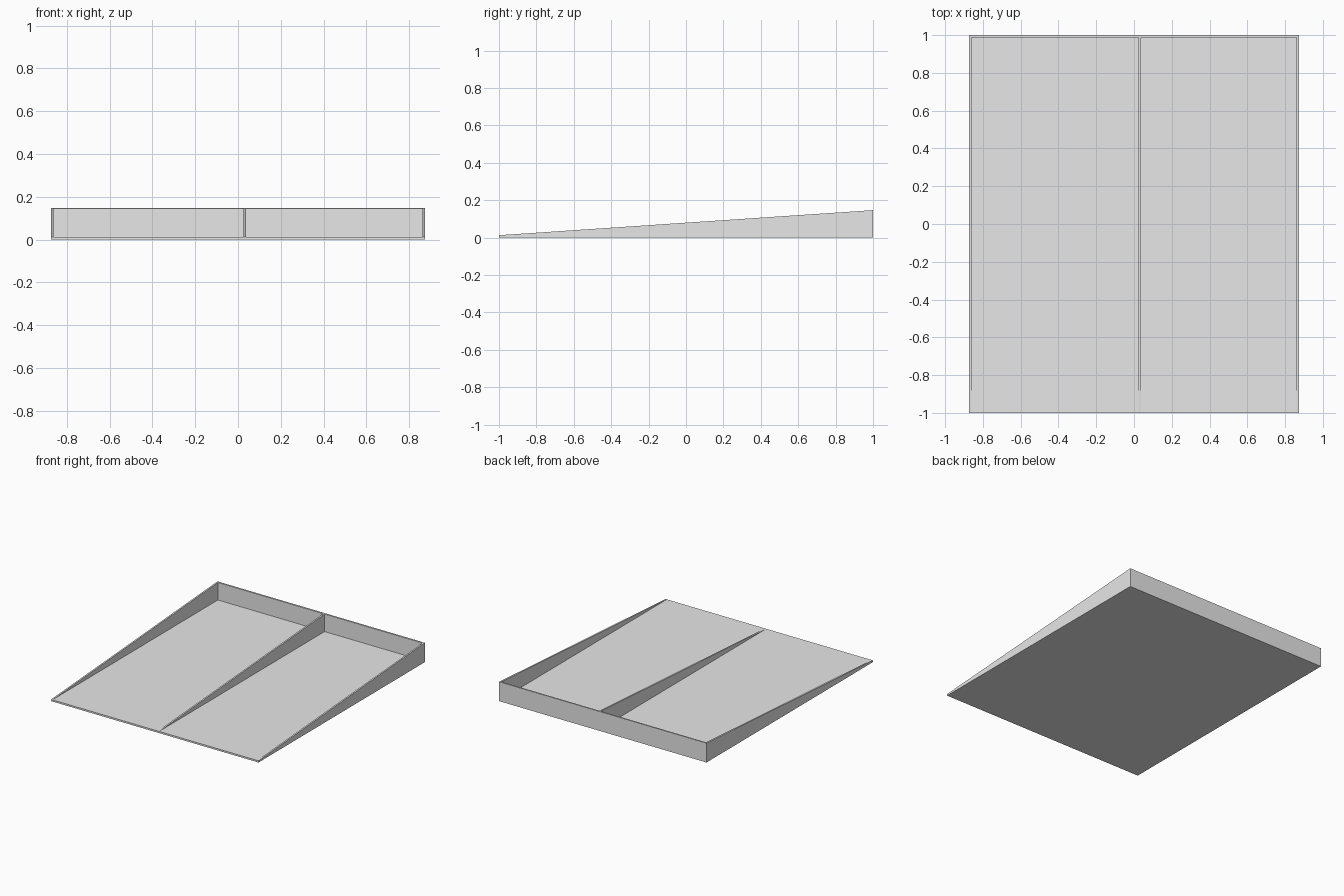
import bpy
import bmesh

cube = bpy.data.objects.get("Cube")
if cube:
    bpy.data.objects.remove(cube, do_unlink=True)

HALF_W, HALF_L = 0.873, 1.0
FLOOR, TOP = 0.013, 0.147
WALL = 0.012
DIVIDER_X = 0.031

grey = bpy.data.materials.new("plain_grey")
grey.use_nodes = True
colour = (0.8, 0.8, 0.8, 1)
grey.diffuse_color = colour
grey.node_tree.nodes["Principled BSDF"].inputs["Base Color"].default_value = colour


def slope(y):
    """Height of the sloping rim at y."""
    return FLOOR + (TOP - FLOOR) * (y + HALF_L) / (2 * HALF_L)


def prism(name, profile, x0, x1):
    """Extrude a (y, z) profile from x0 to x1."""
    bm = bmesh.new()
    face = bm.faces.new([bm.verts.new((x0, y, z)) for y, z in profile])
    ext = bmesh.ops.extrude_face_region(bm, geom=[face])["geom"]
    bmesh.ops.translate(bm, vec=(x1 - x0, 0, 0),
                        verts=[v for v in ext if isinstance(v, bmesh.types.BMVert)])
    bmesh.ops.recalc_face_normals(bm, faces=bm.faces)
    mesh = bpy.data.meshes.new(name)
    bm.to_mesh(mesh)
    bm.free()
    mesh.materials.append(grey)
    obj = bpy.data.objects.new(name, mesh)
    bpy.context.collection.objects.link(obj)
    return obj


# Thin floor plate
prism("floor_plate", [(-HALF_L, 0), (HALF_L, 0), (HALF_L, FLOOR), (-HALF_L, FLOOR)],
      -HALF_W, HALF_W)

# Back wall, its top following the slope
inner = HALF_L - WALL
prism("back_wall", [(inner, FLOOR), (HALF_L, FLOOR), (HALF_L, TOP), (inner, slope(inner))],
      -HALF_W, HALF_W)

# Tapered side walls and off-centre divider
wedge = [(-HALF_L, FLOOR), (inner, FLOOR), (inner, slope(inner))]
for name, x in (("right_wall", -HALF_W + WALL / 2),
                ("divider", DIVIDER_X),
                ("left_wall", HALF_W - WALL / 2)):
    prism(name, wedge, x - WALL / 2, x + WALL / 2)
